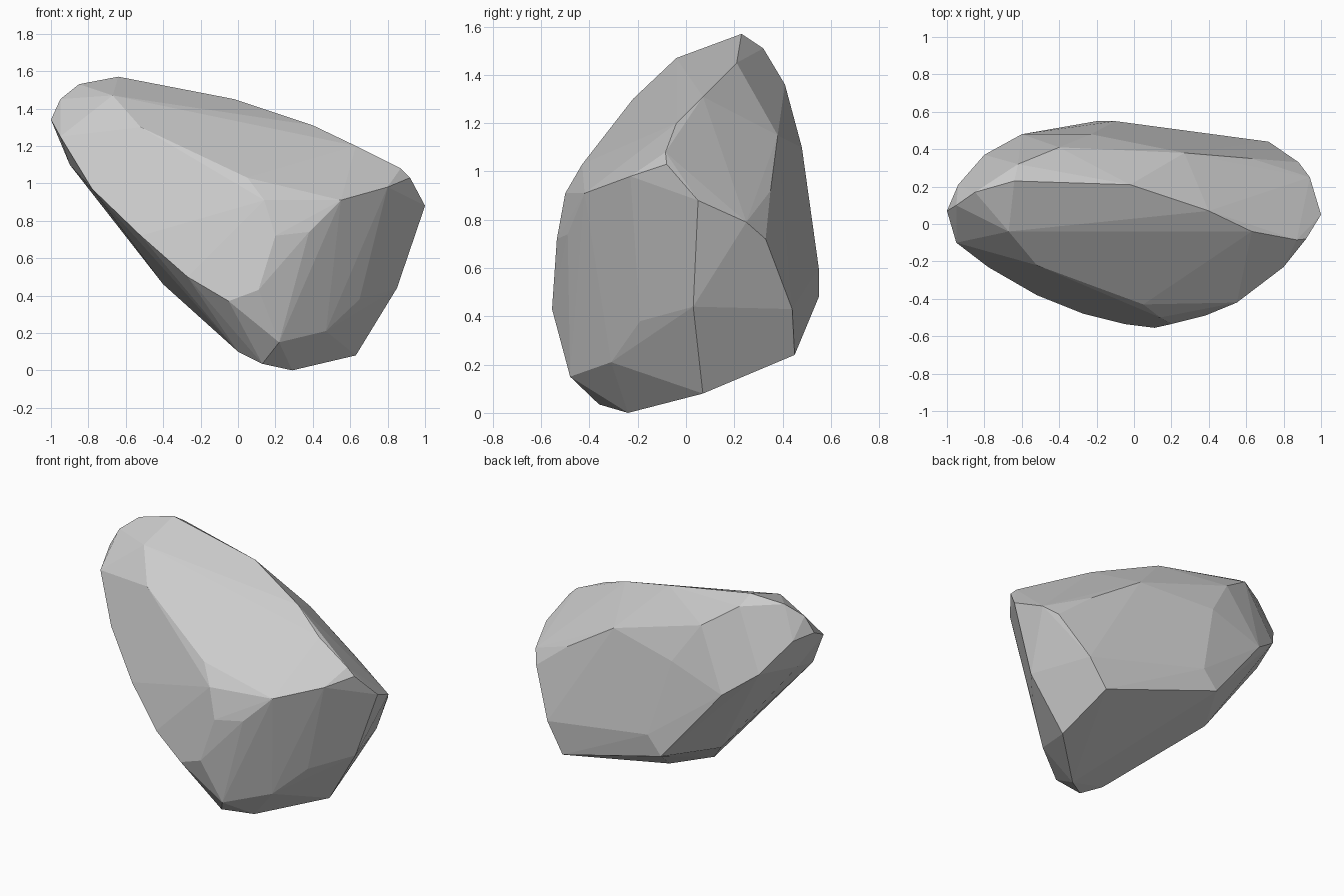
import bpy, bmesh, math

# Boulder described by the chains of corners along its main edges
edge_lines = {
    "top_ridge": [(-.64, .23, 1.57), (-.02, .21, 1.45), (.4, .07, 1.31),
                  (.63, -.04, 1.2), (.87, -.085, 1.08), (.92, -.08, 1.03)],
    "front_shoulder": [(-.67, -.04, 1.47), (-.52, -.22, 1.3), (.05, -.43, 1.03),
                       (.14, -.5, .91), (.55, -.42, .91), (.8, -.23, .98)],
    "front_lower_edge": [(.38, -.49, .74), (.2, -.535, .72), (.11, -.555, .43),
                         (-.05, -.535, .37), (-.27, -.48, .5), (-.52, -.38, .72),
                         (-.78, -.23, .97), (-.95, -.1, 1.25), (-1, .07, 1.34)],
    "base": [(.22, -.48, .15), (.13, -.36, .035), (.29, -.24, 0),
             (.63, .07, .08), (.47, -.31, .21), (.65, -.19, .38)],
    "underside": [(0, -.3, .1), (-.4, .2, .46), (-.72, .15, .87), (-.9, .1, 1.1)],
    "right_end": [(1, .05, .88), (.94, .25, .79), (.88, .33, .72), (.85, .03, .44),
                  (.72, .44, .43), (.6, .45, .24)],
    "back": [(-.2, .55, .48), (-.1, .55, .6), (-.6, .48, .97), (-.8, .37, 1.12),
             (-.23, .48, 1.1), (.27, .38, 1.15), (.63, .35, .92)],
    "tip": [(-.4, .41, 1.36), (-.62, .32, 1.51), (-.85, .17, 1.53),
            (-.95, .1, 1.45), (-.94, .21, 1.32)],
}

bm = bmesh.new()
for line in edge_lines.values():
    for p in line:
        bm.verts.new(p)

# Wrap the chains in a convex skin and merge nearly flat facets
bmesh.ops.convex_hull(bm, input=bm.verts)
bmesh.ops.delete(bm, geom=[v for v in bm.verts if not v.link_faces], context='VERTS')
bmesh.ops.dissolve_limit(bm, angle_limit=math.radians(3), verts=bm.verts, edges=bm.edges)
bmesh.ops.recalc_face_normals(bm, faces=bm.faces)

mesh = bpy.data.meshes.new("boulder")
bm.to_mesh(mesh)
bm.free()
boulder = bpy.data.objects.new("boulder", mesh)
bpy.context.collection.objects.link(boulder)
